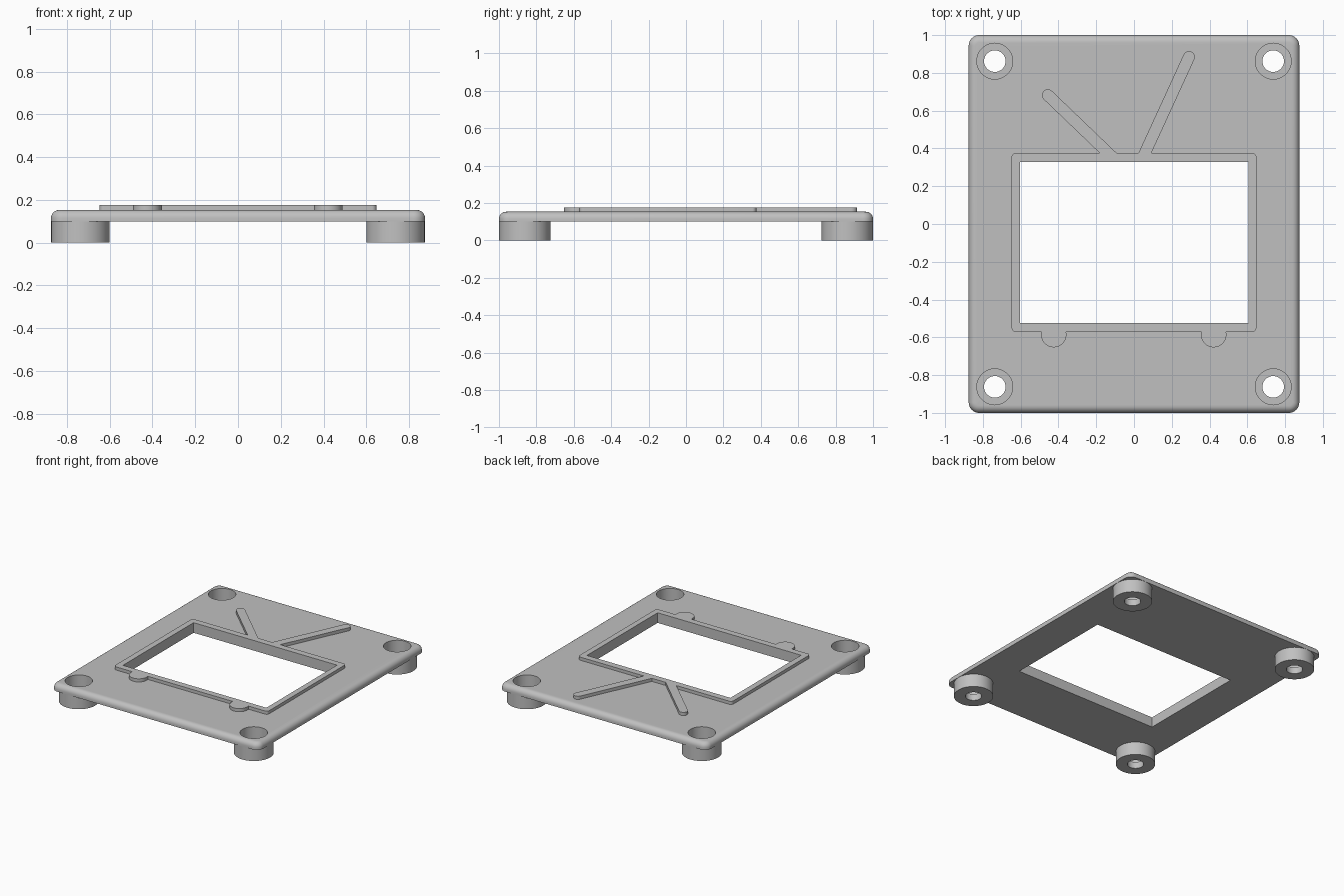
import bpy, bmesh
from math import sin, cos, pi, atan2, hypot

if "Cube" in bpy.data.objects:
    bpy.data.objects.remove(bpy.data.objects["Cube"])

grey = bpy.data.materials.new("plain grey")
grey.use_nodes = True
COLOUR = (0.53, 0.53, 0.53, 1)
grey.diffuse_color = COLOUR
grey.node_tree.nodes["Principled BSDF"].inputs["Base Color"].default_value = COLOUR

# Heights
PLATE_BOTTOM, PLATE_TOP, RIM_TOP = 0.10, 0.153, 0.177
FEET = [(x, y) for x in (-0.737, 0.737) for y in (-0.862, 0.862)]
BORE = 0.095


def arc(cx, cy, r, start, end, n):
    steps = [start + (end - start) * i / n for i in range(n + 1)]
    return [(cx + r * cos(a), cy + r * sin(a)) for a in steps]


def rounded_rect(x0, x1, y0, y1, r, n=8):
    corners = [(x1 - r, y1 - r), (x0 + r, y1 - r), (x0 + r, y0 + r), (x1 - r, y0 + r)]
    return [p for i, (x, y) in enumerate(corners)
            for p in arc(x, y, r, i * pi / 2, (i + 1) * pi / 2, n)]


def circle(x, y, r, n=64):
    return arc(x, y, r, 0, 2 * pi, n)[:-1]


def arm(base, tip, r):
    """Straight strip with a flat base and a round tip."""
    dx, dy = tip[0] - base[0], tip[1] - base[1]
    a, d = atan2(dy, dx), hypot(dx, dy)
    nx, ny = -dy / d * r, dx / d * r
    return ([(base[0] + nx, base[1] + ny), (base[0] - nx, base[1] - ny)]
            + arc(*tip, r, a - pi / 2, a + pi / 2, 16))


def add_object(name, bm):
    bmesh.ops.recalc_face_normals(bm, faces=bm.faces)
    mesh = bpy.data.meshes.new(name)
    bm.to_mesh(mesh)
    bm.free()
    mesh.materials.append(grey)
    obj = bpy.data.objects.new(name, mesh)
    bpy.context.collection.objects.link(obj)
    return obj


def prism(name, outline, z0, z1, fillet=0):
    bm = bmesh.new()
    base = bm.faces.new([bm.verts.new((x, y, z0)) for x, y in outline])
    new = bmesh.ops.extrude_face_region(bm, geom=[base], use_keep_orig=True)["geom"]
    top = [v for v in new if isinstance(v, bmesh.types.BMVert)]
    bmesh.ops.translate(bm, verts=top, vec=(0, 0, z1 - z0))
    if fillet:
        edges = [e for e in bm.edges if all(v in top for v in e.verts)]
        bmesh.ops.bevel(bm, geom=edges, offset=fillet, segments=6,
                        profile=0.5, affect='EDGES')
    return add_object(name, bm)


def combine(obj, others, operation):
    """Apply booleans and discard the helper solids."""
    for other in others:
        other.hide_render = True
        mod = obj.modifiers.new("boolean", 'BOOLEAN')
        mod.operation, mod.solver, mod.object = operation, 'EXACT', other
    graph = bpy.context.evaluated_depsgraph_get()
    mesh = bpy.data.meshes.new_from_object(obj.evaluated_get(graph))
    obj.modifiers.clear()
    obj.data = mesh
    for other in others:
        bpy.data.objects.remove(other)


def window():
    outline = [(-0.603, -0.523), (0.605, -0.523), (0.605, 0.327), (-0.603, 0.327)]
    return prism("window_cutter", outline, 0, 0.3)


# Base plate with rounded upper edge, window and screw bores
plate = prism("base_plate", rounded_rect(-0.875, 0.875, -1, 1, 0.055),
              PLATE_BOTTOM, PLATE_TOP, fillet=0.038)
combine(plate, [window()] + [prism("bore_cutter", circle(x, y, BORE), 0, 0.3)
                             for x, y in FEET], 'DIFFERENCE')

# Raised rim around the window, with two tabs in front and two arms behind
rim = prism("raised_rim", rounded_rect(-0.648, 0.648, -0.571, 0.376, 0.022),
            PLATE_TOP, RIM_TOP)
details = [circle(x, -0.586, 0.067) for x in (-0.425, 0.422)]
details.append(arm((-0.110, 0.350), (-0.456, 0.682), 0.031))
details.append(arm((0.046, 0.350), (0.291, 0.884), 0.031))
combine(rim, [prism("rim_detail", d, PLATE_TOP, RIM_TOP) for d in details], 'UNION')
combine(rim, [window()], 'DIFFERENCE')

# Round hollow feet with a stepped screw hole
FOOT_PROFILE = [(0.057, 0), (0.137, 0), (0.137, PLATE_BOTTOM),
                (BORE, PLATE_BOTTOM), (BORE, 0.05), (0.057, 0.05)]
feet = []
for x, y in FEET:
    bm = bmesh.new()
    verts = [bm.verts.new((r, 0, z)) for r, z in FOOT_PROFILE]
    edges = [bm.edges.new((verts[i - 1], verts[i])) for i in range(len(verts))]
    bmesh.ops.spin(bm, geom=verts + edges, cent=(0, 0, 0), axis=(0, 0, 1),
                   angle=2 * pi, steps=64, use_merge=True)
    bmesh.ops.remove_doubles(bm, verts=bm.verts, dist=0.0001)
    name = ("front" if y < 0 else "back") + ("_left" if x > 0 else "_right") + "_foot"
    foot = add_object(name, bm)
    foot.location = (x, y, 0)
    feet.append(foot)

# Smooth the round surfaces, keep the edges crisp
bpy.ops.object.select_all(action='DESELECT')
for obj in [plate, rim] + feet:
    obj.select_set(True)
bpy.context.view_layer.objects.active = plate
bpy.ops.object.shade_smooth_by_angle(angle=pi / 6)
